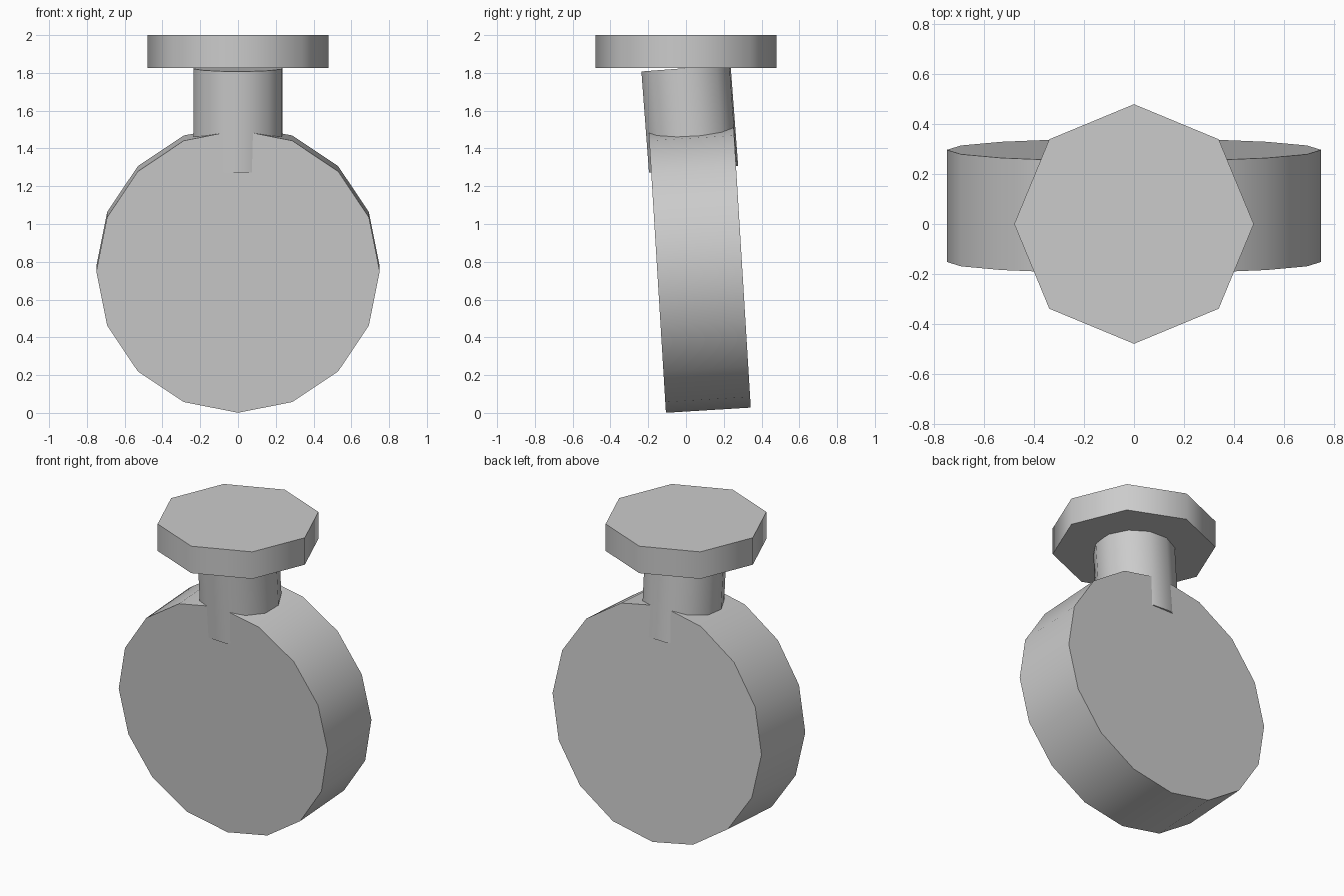
import bpy
from math import radians
from mathutils import Matrix

cube = bpy.data.objects.get("Cube")
if cube:
    bpy.data.objects.remove(cube, do_unlink=True)

grey = bpy.data.materials.new("plain_grey")
colour = (0.6, 0.6, 0.6, 1)
grey.diffuse_color = colour
grey.use_nodes = True
grey.node_tree.nodes["Principled BSDF"].inputs["Base Color"].default_value = colour


def cylinder(name, sides, radius, depth, centre, lean, spin=0, flat=0):
    """Closed cylinder: spun about its axis, laid flat, then leaned about x."""
    bpy.ops.mesh.primitive_cylinder_add(vertices=sides, radius=radius, depth=depth)
    ob = bpy.context.object
    ob.name = name
    ob.data.transform(Matrix.Rotation(radians(lean + flat), 4, "X")
                      @ Matrix.Rotation(radians(spin), 4, "Z"))
    ob.location = centre
    ob.data.materials.append(grey)
    # Round the walls but keep the rims crisp
    bpy.ops.object.shade_smooth_by_angle(angle=radians(60))
    return ob


# Round flat body, leaning slightly towards the front
cylinder("flask_body", 16, 0.75, 0.45, (0, 0.0725, 0.763), 3.5, flat=90)

# Neck sunk into the body and the stopper
cylinder("neck", 12, 0.242, 0.536, (0, 0.02, 1.558), 4.3, spin=12)

# Eight-sided stopper, upright
cylinder("stopper", 8, 0.48, 0.175, (0, 0, 1.9125), 0)
